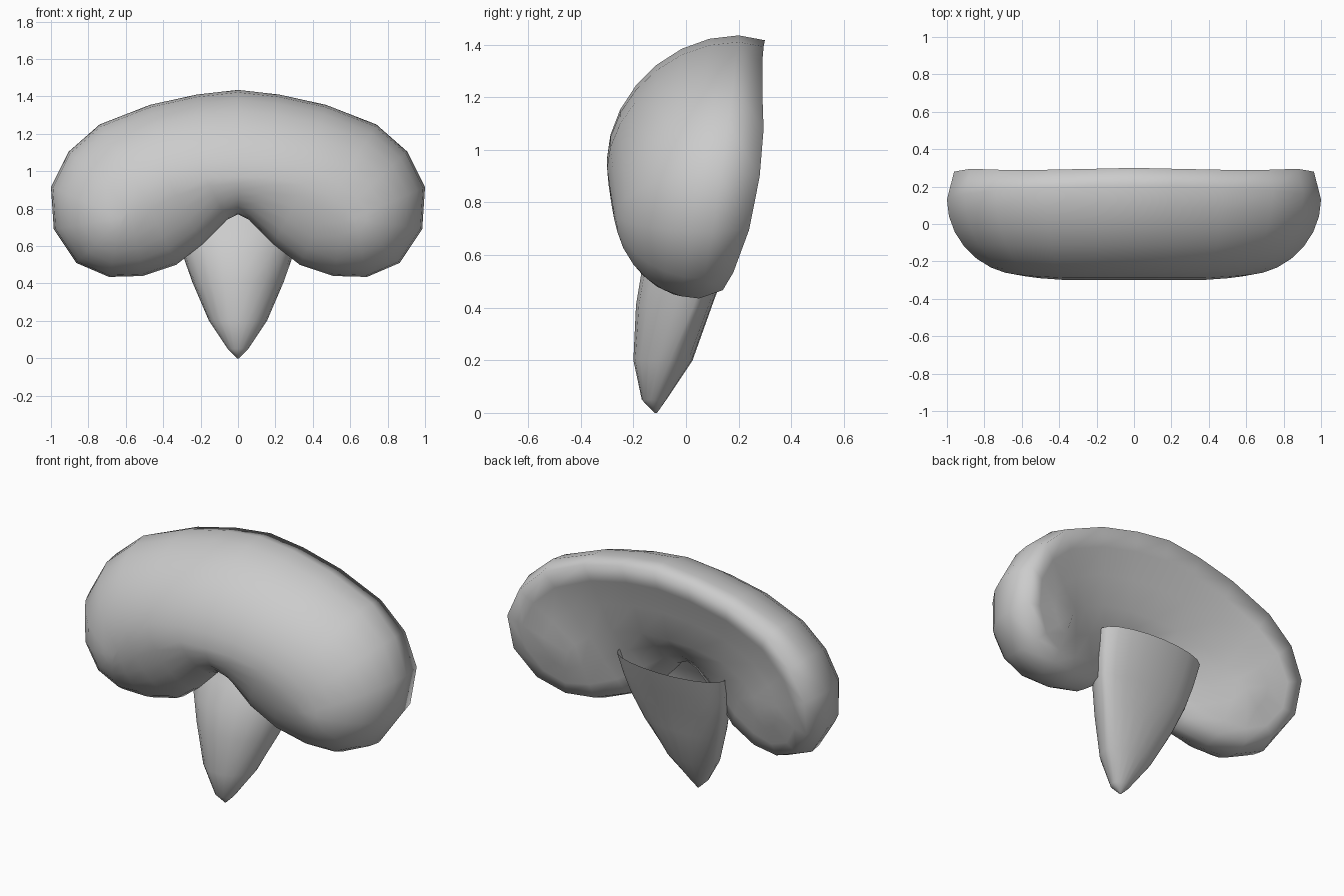
import bpy, bmesh, math

if "Cube" in bpy.data.objects:
    bpy.data.objects.remove(bpy.data.objects["Cube"])

def make_object(name, bm):
    bmesh.ops.recalc_face_normals(bm, faces=bm.faces)
    mesh = bpy.data.meshes.new(name)
    bm.to_mesh(mesh)
    bm.free()
    for p in mesh.polygons:
        p.use_smooth = True
    ob = bpy.data.objects.new(name, mesh)
    bpy.context.collection.objects.link(ob)
    return ob

def bridge(bm, rings):
    for a, b in zip(rings, rings[1:]):
        n = len(a)
        for i in range(n):
            j = (i + 1) % n
            bm.faces.new((a[i], a[j], b[j], b[i]))

# Half outline: x, z, index of spine point, y at widest, y at back rim
HALF = [
    (0, 1.435, 0, .20, .30), (.22, 1.41, 1, .20, .295), (.47, 1.355, 2, .19, .29),
    (.74, 1.25, 3, .18, .29), (.905, 1.105, 4, .16, .295), (1, .915, 5, .13, .28),
    (.985, .69, 5, .10, .24), (.865, .51, 5, .07, .18), (.69, .435, 5, .05, .14),
    (.51, .44, 4, .02, .11), (.33, .50, 3, -.03, .06), (.19, .61, 2, -.09, .0),
    (.06, .74, 1, -.09, -.01), (0, .77, 0, -.09, -.01)]
# Spine: x, z, front y, back y, size of the back rim
SPINE = [(0, .97, -.30, .17, .96), (.17, .965, -.30, .17, .96), (.36, .93, -.30, .17, .95),
         (.50, .86, -.29, .18, .93), (.58, .80, -.28, .20, .91), (.62, .75, -.27, .22, .90)]

outline = [(1, h) for h in HALF] + [(-1, h) for h in HALF[-2:0:-1]]

def body_ring(bm, r, y_func, back=False):
    ring = []
    for side, (x, z, k, yw, yb) in outline:
        mx, mz, yf, ym, rim = SPINE[k]
        s = r * rim if back else r
        ring.append(bm.verts.new((side * (mx + (x - mx) * s),
                                  y_func(yf, yw, yb, ym), mz + (z - mz) * s)))
    return ring

# Curved bean-shaped body: domed front, sloping back
bm = bmesh.new()
rings = []
for i in range(8):
    a = math.pi / 2 * i / 7
    rings.append(body_ring(bm, math.sin(a) ** 1.12,
                 lambda yf, yw, yb, ym: yw + (yf - yw) * math.cos(a)))
for r in (1, .75, .4, 0):
    rings.append(body_ring(bm, r,
                 lambda yf, yw, yb, ym: ym + (yb - ym) * r ** 1.15, True))
bridge(bm, rings)
bmesh.ops.remove_doubles(bm, verts=bm.verts, dist=1e-4)
make_object("curved_body", bm)

# Pointed lower cone, open at the top, flatter at the back:
# z, front y, y at the sides, back y, half width
bm = bmesh.new()
rings = []
for z, f, m, b, w in [(0, -.12, -.115, -.11, .004), (.05, -.168, -.12, -.075, .055),
                      (.2, -.2, -.06, .025, .155), (.41, -.19, .03, .10, .245),
                      (.56, -.165, .075, .155, .298), (.68, -.10, .105, .205, .325),
                      (.81, -.02, .135, .255, .343)]:
    ring = []
    for i in range(20):
        a = math.tau * i / 20
        depth = b - m if math.sin(a) > 0 else m - f
        ring.append(bm.verts.new((w * math.cos(a), m + depth * math.sin(a), z)))
    rings.append(ring)
bridge(bm, rings)
bm.faces.new(rings[0])
make_object("lower_cone", bm)
